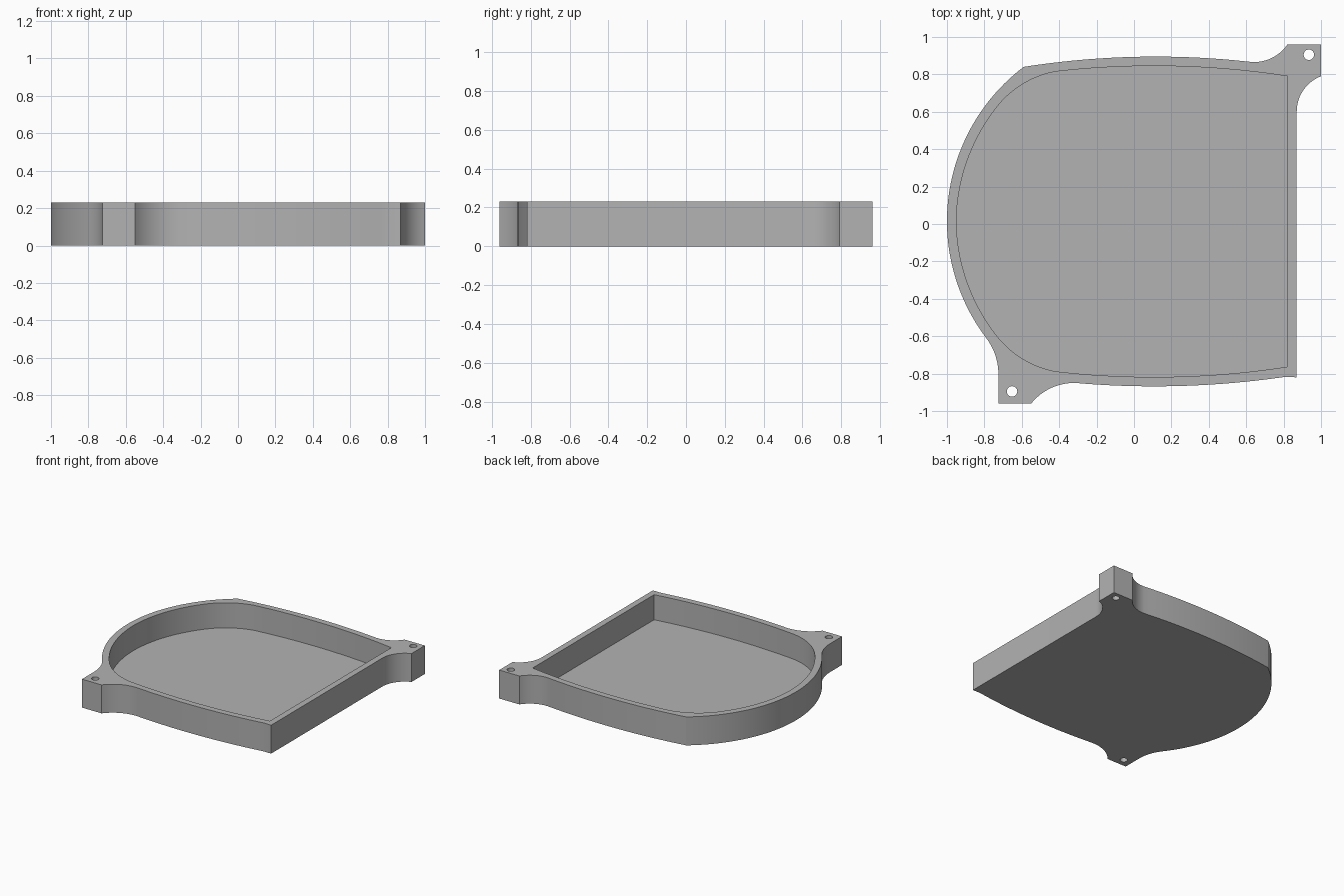
import bpy
import bmesh
import math
from mathutils import Vector

HEIGHT = 0.23
FLOOR = 0.027

cube = bpy.data.objects.get("Cube")
if cube:
    bpy.data.objects.remove(cube, do_unlink=True)

grey = bpy.data.materials.new("plain grey")
grey.use_nodes = True
grey.diffuse_color = (0.45, 0.45, 0.45, 1)
grey.node_tree.nodes["Principled BSDF"].inputs["Base Color"].default_value = grey.diffuse_color


def arc(start, via, end, steps):
    """Points on the circle through three points, both ends included."""
    a, b, c = Vector(start), Vector(via), Vector(end)
    u, v = b - a, c - a
    d = 2 * u.cross(v)
    centre = a + Vector((v.y * u.length_squared - u.y * v.length_squared,
                         u.x * v.length_squared - v.x * u.length_squared)) / d
    r = a - centre
    turn = math.atan2(r.cross(c - centre), r.dot(c - centre))
    points = []
    for i in range(steps + 1):
        t = turn * i / steps
        points.append((centre.x + r.x * math.cos(t) - r.y * math.sin(t),
                       centre.y + r.x * math.sin(t) + r.y * math.cos(t)))
    return points


def prism(name, outline, bottom, top):
    """Extrude a closed counter-clockwise outline between two heights."""
    clean = [p for i, p in enumerate(outline)
             if (Vector(p) - Vector(outline[i - 1])).length > 1e-4]
    bm = bmesh.new()
    base = bm.faces.new([bm.verts.new((x, y, bottom)) for x, y in clean])
    up = bmesh.ops.extrude_face_region(bm, geom=[base])["geom"]
    bmesh.ops.translate(bm, vec=(0, 0, top - bottom),
                        verts=[g for g in up if isinstance(g, bmesh.types.BMVert)])
    bmesh.ops.recalc_face_normals(bm, faces=bm.faces)
    mesh = bpy.data.meshes.new(name)
    bm.to_mesh(mesh)
    bm.free()
    mesh.materials.append(grey)
    obj = bpy.data.objects.new(name, mesh)
    bpy.context.collection.objects.link(obj)
    return obj


def cut(target, cutter):
    cutter.hide_render = True
    mod = target.modifiers.new("cut", 'BOOLEAN')
    mod.operation = 'DIFFERENCE'
    mod.solver = 'EXACT'
    mod.object = cutter
    bpy.context.view_layer.objects.active = target
    bpy.ops.object.modifier_apply(modifier=mod.name)
    bpy.data.objects.remove(cutter, do_unlink=True)


# Outer wall: straight right side, bowed long sides, round left end, two ears
outer = [(0.87, -0.82)]
outer += arc((0.87, 0.60), (0.905, 0.715), (1.0, 0.79), 12)
outer += [(1.0, 0.96), (0.82, 0.96)]
outer += arc((0.82, 0.96), (0.735, 0.887), (0.63, 0.866), 12)
outer += arc((0.63, 0.866), (0.1, 0.895), (-0.59, 0.84), 24)
outer += arc((-0.59, 0.84), (-1.0, 0.01), (-0.79, -0.61), 48)
outer += arc((-0.79, -0.61), (-0.742, -0.70), (-0.725, -0.80), 10)
outer += [(-0.725, -0.96), (-0.55, -0.96)]
outer += arc((-0.55, -0.96), (-0.45, -0.88), (-0.31, -0.85), 12)
outer += arc((-0.31, -0.85), (0.1, -0.868), (0.81, -0.817), 20)

# Pocket: upper half of the outline mirrored about the middle line
MID = 0.0135
half = arc((0.82, 0.79), (0.1, 0.845), (-0.42, 0.815), 20)
half += arc((-0.42, 0.815), (-0.6, 0.745), (-0.745, 0.61), 12)
half += arc((-0.745, 0.61), (-0.88, 0.37), (-0.95, MID), 18)
inner = half + [(x, 2 * MID - y) for x, y in reversed(half)]

tray = prism("tray", outer, 0, HEIGHT)
cut(tray, prism("pocket_cutter", inner, FLOOR, HEIGHT + 0.1))

# Screw holes through the ears
for x, y in ((0.935, 0.905), (-0.652, -0.895)):
    ring = [(x + 0.028 * math.cos(i * math.tau / 24),
             y + 0.028 * math.sin(i * math.tau / 24)) for i in range(24)]
    cut(tray, prism("hole_cutter", ring, -0.1, HEIGHT + 0.1))

bpy.ops.object.select_all(action='DESELECT')
tray.select_set(True)
bpy.context.view_layer.objects.active = tray
bpy.ops.object.shade_smooth_by_angle(angle=math.radians(25))
